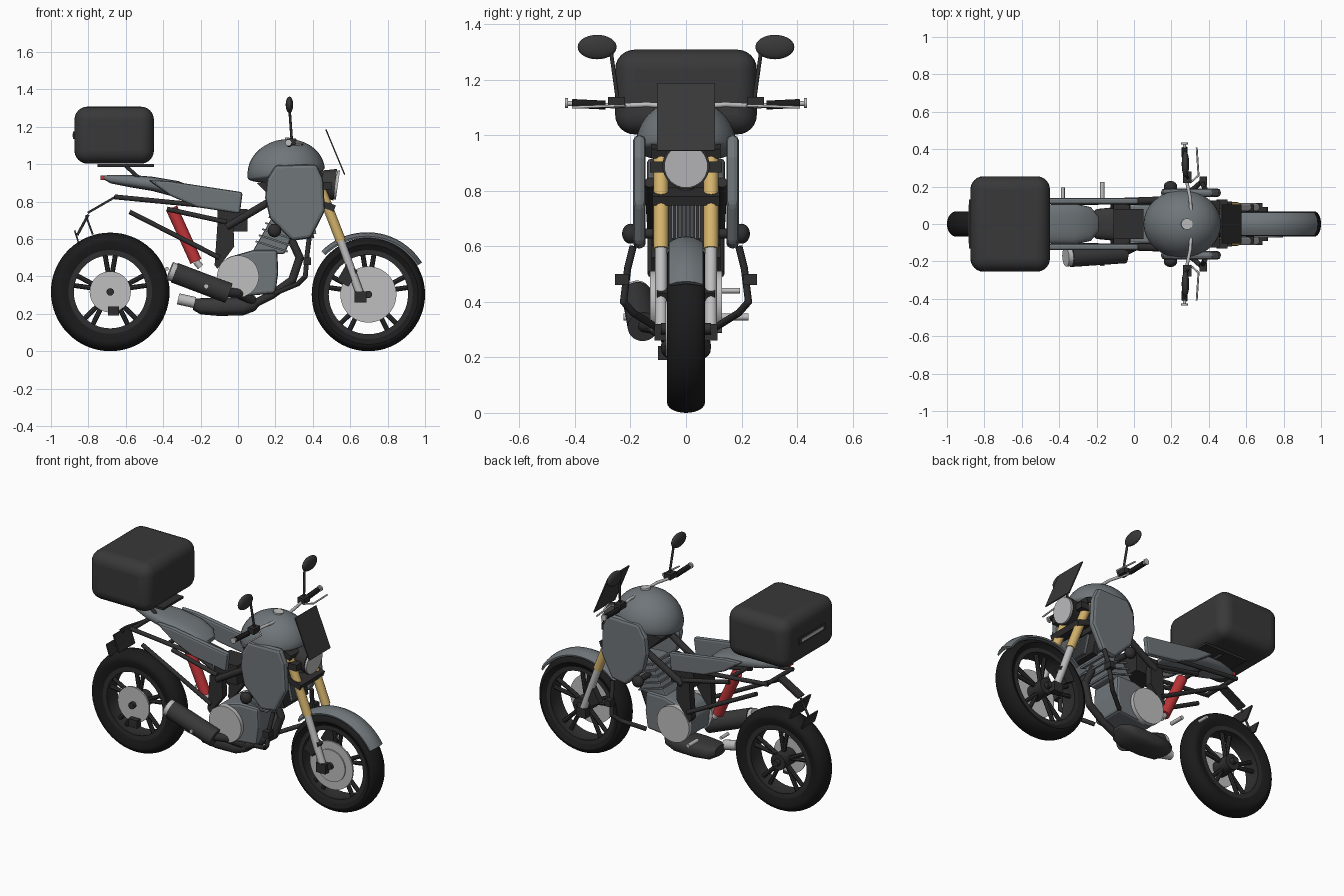
import bpy, bmesh, math
from mathutils import Vector, Matrix

if "Cube" in bpy.data.objects:
    bpy.data.objects.remove(bpy.data.objects["Cube"])


def material(name, r, g, b):
    m = bpy.data.materials.new(name)
    m.use_nodes = True
    m.diffuse_color = (r, g, b, 1)
    m.node_tree.nodes["Principled BSDF"].inputs["Base Color"].default_value = (r, g, b, 1)
    return m


BODY = material("body grey", .16, .18, .195)
SILVER = material("silver", .52, .52, .53)
GOLD = material("fork gold", .66, .45, .15)
RED = material("red", .52, .035, .04)
TYRE = material("tyre black", .011, .011, .011)
DARK = material("dark plastic", .04, .04, .04)
FRAME = material("frame charcoal", .03, .028, .028)


def finish(name, bm, mat, mirror=False, bevel=0, segments=2, smooth=True):
    bmesh.ops.recalc_face_normals(bm, faces=bm.faces)
    mesh = bpy.data.meshes.new(name)
    bm.to_mesh(mesh)
    bm.free()
    mesh.materials.append(mat)
    if smooth:
        mesh.shade_smooth()
        mesh.set_sharp_from_angle(angle=math.radians(40))
    ob = bpy.data.objects.new(name, mesh)
    bpy.context.collection.objects.link(ob)
    if bevel:
        mod = ob.modifiers.new("Bevel", "BEVEL")
        mod.width, mod.segments = bevel, segments
    if mirror:
        mod = ob.modifiers.new("Mirror", "MIRROR")
        mod.use_axis = (False, True, False)
    return ob


def add_rod(bm, a, b, r, r2=None, sides=16):
    a, b = Vector(a), Vector(b)
    d = b - a
    mat = Matrix.Translation((a + b) / 2) @ d.to_track_quat("Z", "Y").to_matrix().to_4x4()
    bmesh.ops.create_cone(bm, cap_ends=True, segments=sides, radius1=r,
                          radius2=r if r2 is None else r2, depth=d.length, matrix=mat)


def rod(name, pts, r, mat, mirror=False, r2=None, sides=16):
    bm = bmesh.new()
    for a, b in zip(pts, pts[1:]):
        add_rod(bm, a, b, r, r2, sides)
    for p in pts[1:-1]:
        bmesh.ops.create_uvsphere(bm, u_segments=12, v_segments=8, radius=r,
                                  matrix=Matrix.Translation(p))
    return finish(name, bm, mat, mirror)


def box(name, centre, size, mat, tilt=0, mirror=False, bevel=0, segments=2):
    bm = bmesh.new()
    m = (Matrix.Translation(centre) @ Matrix.Rotation(math.radians(tilt), 4, "Y")
         @ Matrix.Diagonal((*size, 1)))
    bmesh.ops.create_cube(bm, size=1, matrix=m)
    return finish(name, bm, mat, mirror, bevel, segments, segments > 2)


def plate(name, pts, y0, y1, mat, mirror=False, bevel=0):
    # side outline in x, z pushed from y0 to y1
    bm = bmesh.new()
    face = bm.faces.new([bm.verts.new((x, y0, z)) for x, z in pts])
    out = bmesh.ops.extrude_face_region(bm, geom=[face])["geom"]
    for v in out:
        if isinstance(v, bmesh.types.BMVert):
            v.co.y = y1
    return finish(name, bm, mat, mirror, bevel, smooth=False)


def ball(name, centre, radii, mat, tilt=0, mirror=False, floor=1):
    bm = bmesh.new()
    bmesh.ops.create_uvsphere(bm, u_segments=32, v_segments=20, radius=1)
    for v in bm.verts:
        if v.co.z < 0:
            v.co.z *= floor
    bmesh.ops.transform(bm, verts=bm.verts, matrix=Matrix.Translation(centre)
                        @ Matrix.Rotation(math.radians(tilt), 4, "Y")
                        @ Matrix.Diagonal((*radii, 1)))
    return finish(name, bm, mat, mirror)


def lathe(name, profile, cx, cz, mat, start=0, sweep=360, steps=48):
    # closed (radius, y) profile turned around a wheel axle
    bm = bmesh.new()
    full = sweep == 360
    rings = []
    for i in range(steps if full else steps + 1):
        a = math.radians(start + sweep * i / steps)
        rings.append([bm.verts.new((cx + r * math.cos(a), y, cz + r * math.sin(a)))
                      for r, y in profile])
    pairs = list(zip(rings, rings[1:])) + ([(rings[-1], rings[0])] if full else [])
    n = len(profile)
    for p, q in pairs:
        for k in range(n):
            bm.faces.new((p[k], p[(k + 1) % n], q[(k + 1) % n], q[k]))
    if not full:
        bm.faces.new(rings[0])
        bm.faces.new(rings[-1])
    return finish(name, bm, mat)


def loft(name, sections, mat, sides=24):
    # rounded sections: x, centre z, half width, half height
    bm = bmesh.new()
    rings = []
    for x, z, w, h in sections:
        ring = []
        for k in range(sides):
            c, s = math.cos(math.tau * k / sides), math.sin(math.tau * k / sides)
            ring.append(bm.verts.new((x, w * math.copysign(abs(c) ** .7, c),
                                      z + h * math.copysign(abs(s) ** .7, s))))
        rings.append(ring)
    for p, q in zip(rings, rings[1:]):
        for k in range(sides):
            bm.faces.new((p[k], p[(k + 1) % sides], q[(k + 1) % sides], q[k]))
    bm.faces.new(rings[0])
    bm.faces.new(rings[-1])
    return finish(name, bm, mat)


# Wheels with five pairs of spokes
def wheel(name, cx, cz, R, hole, disc, turn):
    side = R - hole
    tread = [(R - side * .45 * (1 - math.cos(t)), .068 * math.sin(t))
             for t in (math.pi * k / 12 for k in range(-6, 7))]
    lathe(name + "_tyre", tread + [(hole + .01, .05), (hole + .01, -.05)], cx, cz, TYRE, steps=64)
    lathe(name + "_rim", [(hole + .02, .053), (hole - .01, .053), (hole, 0),
                          (hole - .01, -.053), (hole + .02, -.053)], cx, cz, FRAME)
    bm = bmesh.new()
    for k in range(5):
        a = math.radians(turn + 72 * k)
        for d in (-.14, .14):
            add_rod(bm, (cx + .04 * math.cos(a), 0, cz + .04 * math.sin(a)),
                    (cx + hole * math.cos(a + d), 0, cz + hole * math.sin(a + d)), .013, sides=8)
    finish(name + "_spokes", bm, FRAME)
    rod(name + "_hub", [(cx, -.06, cz), (cx, .06, cz)], .05, FRAME, sides=24)
    rod(name + "_axle", [(cx, -.09, cz), (cx, .09, cz)], .02, FRAME)
    rod(name + "_disc", [(cx, -.066, cz), (cx, -.056, cz)], disc, SILVER, sides=48)


wheel("rear", -.683, .317, .317, .205, .11, 18)
wheel("front", .697, .303, .303, .222, .15, 90)
rod("front_disc_centre", [(.697, -.073, .303), (.697, -.066, .303)], .1, SILVER, sides=40)
box("rear_caliper", (-.665, -.08, .215), (.06, .04, .05), FRAME)
lathe("front_fender", [(.325, -.062), (.342, -.03), (.346, 0), (.342, .03), (.325, .062),
                       (.315, .06), (.33, 0), (.315, -.06)], .69, .29, BODY, 32, 103, 20)

# Fork, clamps and front brakes
rod("fork_upper", [(.41, .09, .95), (.55, .09, .59)], .027, GOLD, True)
rod("fork_lower", [(.54, .09, .615), (.655, .09, .3)], .022, SILVER, True)
box("axle_clamp", (.655, .09, .29), (.065, .045, .06), FRAME, mirror=True)
box("front_caliper", (.585, .085, .405), (.07, .04, .1), FRAME, 30, True)
box("upper_clamp", (.405, 0, .95), (.1, .25, .035), FRAME, 20)
box("lower_clamp", (.47, 0, .78), (.1, .24, .035), FRAME, 20)
rod("steering_stem", [(.37, 0, .96), (.44, 0, .76)], .035, FRAME)

# Headlight and windscreen
rod("headlight_shell", [(.43, 0, .9), (.52, 0, .89)], .065, DARK, r2=.085, sides=32)
rod("headlight_lens", [(.52, 0, .89), (.534, 0, .888)], .078, SILVER, sides=32)
box("headlight_bracket", (.47, .105, .885), (.06, .05, .04), FRAME, mirror=True)
box("windscreen", (.52, 0, 1.065), (.007, .21, .262), DARK, -22.6)

# Handlebar, levers and mirrors
rod("handlebar", [(.31, 0, 1.1), (.3, .14, 1.11), (.275, .26, 1.105), (.27, .43, 1.115)], .009, SILVER, True)
rod("grip", [(.273, .29, 1.108), (.27, .41, 1.114)], .016, TYRE, True)
rod("bar_end", [(.27, .425, 1.115), (.27, .435, 1.115)], .018, SILVER, True)
rod("lever", [(.3, .22, 1.105), (.345, .26, 1.105), (.335, .41, 1.1)], .005, SILVER, True)
box("switch_block", (.285, .25, 1.12), (.045, .06, .035), FRAME, mirror=True)
rod("mirror_stem", [(.288, .245, 1.12), (.275, .27, 1.3)], .007, FRAME, True)
ball("mirror", (.275, .32, 1.317), (.02, .07, .044), DARK, mirror=True)

# Tank and side shrouds
ball("tank", (.258, 0, .955), (.208, .183, .178), BODY, -8, floor=.25)
rod("fuel_cap", [(.28, 0, 1.12), (.283, 0, 1.14)], .03, SILVER, sides=24)
plate("shroud", [(.145, .82), (.155, .92), (.2, .995), (.42, 1), (.455, .92), (.465, .75),
                 (.39, .605), (.29, .59), (.17, .71)], .145, .19, BODY, True, .018)
plate("tank_underside", [(.1, .9), (.42, .93), (.4, .76), (.2, .8)], -.1, .1, FRAME)

# Seat, side panels and tail
loft("seat", [(-.725, .93, .02, .008), (-.68, .92, .05, .023), (-.58, .91, .085, .033),
              (-.46, .895, .105, .038), (-.32, .865, .11, .045), (-.23, .84, .09, .035),
              (-.19, .828, .04, .012)], BODY)
plate("seat_side_panel", [(-.48, .915), (-.37, .91), (.025, .85), (.01, .735), (-.22, .77),
                          (-.36, .83)], .105, .14, BODY, True, .012)
box("tail_light", (-.724, 0, .927), (.02, .05, .022), RED)

# Luggage box
box("luggage_box", (-.662, 0, 1.155), (.425, .51, .305), DARK, bevel=.07, segments=6)
box("luggage_rack", (-.6, 0, .993), (.3, .2, .014), FRAME)
rod("rack_stay", [(-.6, .06, .99), (-.5, .06, .9)], .01, FRAME, True)
box("box_latch", (-.877, 0, 1.155), (.008, .26, .04), DARK)
box("box_handle", (-.881, 0, 1.155), (.006, .21, .018), SILVER)

# Frame rails and spars
rod("upper_rail", [(-.66, .125, .825), (-.04, .125, .765)], .013, FRAME, True)
rod("lower_rail", [(-.58, .125, .745), (-.1, .125, .5)], .013, FRAME, True)
rod("middle_rail", [(-.38, .11, .76), (-.06, .12, .69)], .013, FRAME, True)
rod("main_spar", [(.22, .13, .83), (-.06, .12, .665)], .02, FRAME, True)
plate("pivot_plate", [(-.11, .68), (-.025, .69), (-.02, .56), (-.11, .44), (-.125, .46)], .08, .125, FRAME, True)
box("battery_box", (-.03, 0, .7), (.16, .16, .12), FRAME)
rod("seat_cross_tube", [(-.4, -.125, .8), (-.4, .125, .8)], .013, FRAME)
rod("tail_cross_tube", [(-.65, -.125, .825), (-.65, .125, .825)], .013, FRAME)

# Plate holder
box("holder_arm", (-.73, 0, .782), (.17, .06, .012), FRAME, -30)
box("holder_panel", (-.795, 0, .675), (.01, .16, .11), FRAME, -20)
box("rear_plate", (-.862, 0, .61), (.008, .13, .075), FRAME, -18)
rod("holder_link", [(-.8, 0, .73), (-.86, 0, .62)], .007, FRAME)

# Rear shock
rod("shock_spring", [(-.355, 0, .765), (-.225, 0, .48)], .032, RED, sides=20)
rod("shock_end", [(-.225, 0, .48), (-.2, 0, .45)], .018, SILVER)

# Engine
plate("crankcase", [(-.1, .44), (-.06, .5), (.08, .54), (.21, .54), (.215, .42), (.2, .31),
                    (.0, .29), (-.09, .33)], -.105, .105, BODY, bevel=.015)
plate("cylinder", [(.07, .52), (.19, .73), (.33, .72), (.25, .52)], -.085, .085, BODY, bevel=.01)
for i in range(5):
    t = i / 4
    box("cylinder_fin", (.18 + .07 * t, 0, .56 + .13 * t), (.18, .19, .01), BODY, 18)
rod("engine_cover", [(0, .1, .4), (0, .13, .4)], .112, SILVER, True, sides=40)
ball("side_cap", (.195, .2, .645), (.036, .03, .036), FRAME, mirror=True)
rod("side_cap_mount", [(.2, .07, .645), (.195, .2, .645)], .018, FRAME, True)

# Radiator
box("radiator", (.37, 0, .7), (.035, .24, .2), FRAME, -12)
for i in range(8):
    box("radiator_slat", (.395, -.049 + .014 * i, .695), (.02, .007, .14), BODY, -12)

# Guard bars
rod("guard_bar", [(.38, .19, .6), (.37, .21, .52), (.36, .225, .4), (.32, .19, .36), (.2, .11, .31)],
    .013, FRAME, True)
box("guard_slider", (.37, .23, .48), (.04, .05, .04), FRAME, mirror=True)

# Exhaust
rod("header_pipe", [(.27, -.03, .63), (.33, -.04, .5), (.29, -.05, .38), (.18, -.05, .3), (.08, -.05, .25)],
    .022, FRAME)
loft("exhaust_chamber", [(-.24, .25, .05, .03), (-.2, .24, .08, .043), (-.1, .238, .09, .05),
                         (.03, .24, .09, .048), (.09, .25, .08, .035), (.125, .265, .04, .01)], DARK)
rod("chamber_outlet", [(-.32, -.06, .28), (-.23, -.06, .26)], .03, SILVER)
rod("muffler", [(-.34, -.175, .42), (-.05, -.155, .31)], .055, DARK, sides=28)
rod("muffler_tip", [(-.365, -.177, .43), (-.335, -.175, .418)], .05, SILVER, sides=28)
rod("muffler_link", [(-.06, -.15, .315), (0, -.12, .31), (.08, -.06, .27)], .025, FRAME)

# Foot pegs
rod("rider_peg", [(-.17, .13, .345), (-.17, .225, .345)], .012, SILVER, True)
rod("passenger_peg", [(-.38, .125, .44), (-.38, .195, .44)], .01, SILVER, False)
